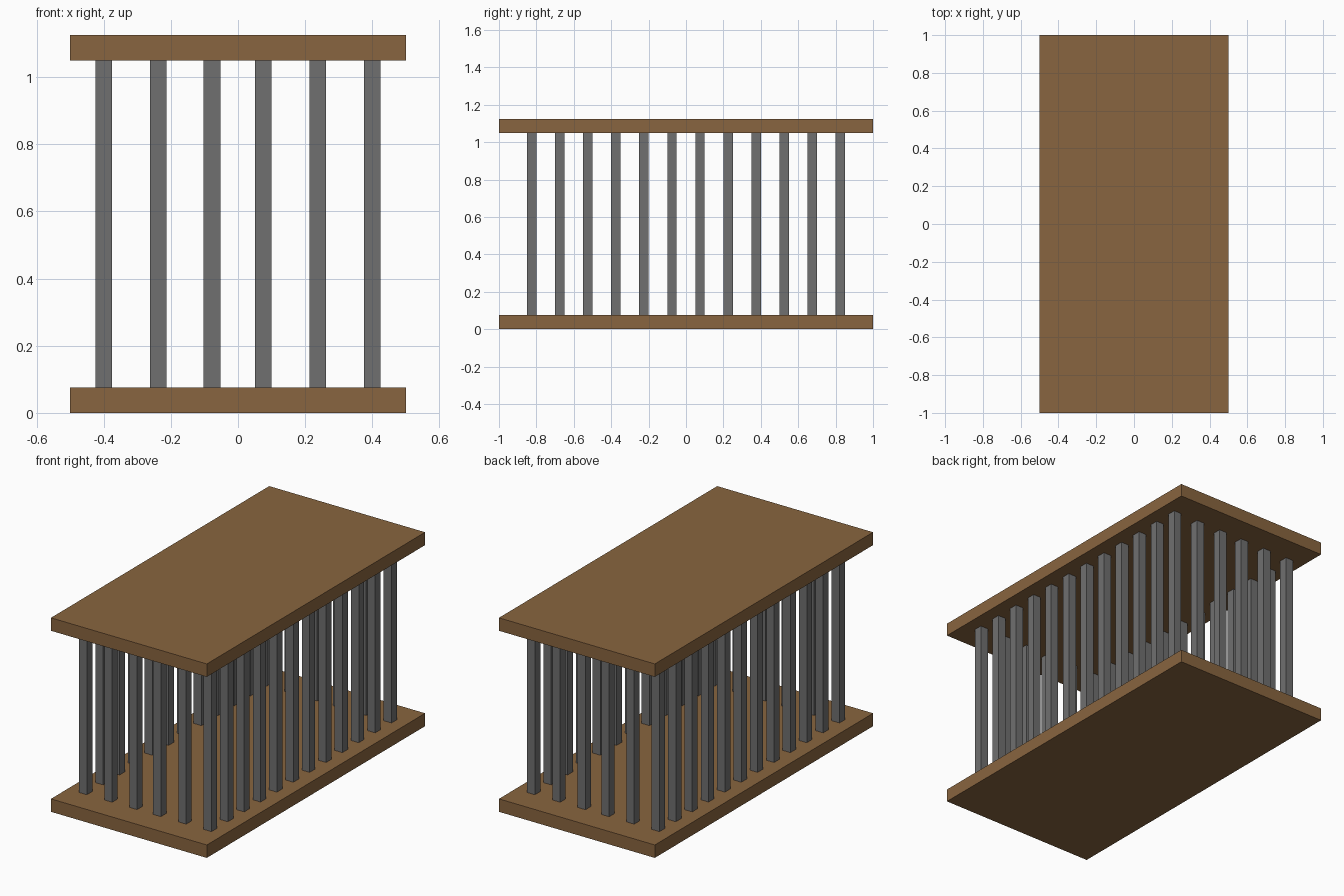
import bpy

if "Cube" in bpy.data.objects:
    bpy.data.objects.remove(bpy.data.objects["Cube"])


def material(name, rgb):
    m = bpy.data.materials.new(name)
    m.diffuse_color = (*rgb, 1)
    m.use_nodes = True
    m.node_tree.nodes["Principled BSDF"].inputs["Base Color"].default_value = m.diffuse_color
    return m


wood = material("wood_brown", (0.25, 0.13, 0.05))
metal = material("dark_grey_metal", (0.16, 0.16, 0.16))


def box(name, centre, size, mat):
    bpy.ops.mesh.primitive_cube_add(size=1, location=centre)
    ob = bpy.context.object
    ob.name = name
    ob.scale = size
    bpy.ops.object.transform_apply(location=False, rotation=False, scale=True)
    ob.data.materials.append(mat)
    return ob


# Wooden floor and roof slabs
SLAB = 0.075
box("floor_slab", (0, 0, SLAB / 2), (1, 2, SLAB), wood)
box("roof_slab", (0, 0, 1.05 + SLAB / 2), (1, 2, SLAB), wood)

# Square bars around the perimeter
BAR, Z0, Z1 = 0.05, 0.075, 1.05


def bar(name, x, y):
    box(name, (x, y, (Z0 + Z1) / 2), (BAR, BAR, Z1 - Z0), metal)


# Long sides, including the corner bars
for side, x in (("left", -0.4), ("right", 0.4)):
    for i in range(12):
        bar(f"{side}_bar_{i + 1}", x, -0.825 + 0.15 * i)

# Short ends, between the corners
for side, y in (("front", -0.825), ("back", 0.825)):
    for i, x in enumerate((-0.2375, -0.0775, 0.075, 0.2375)):
        bar(f"{side}_bar_{i + 1}", x, y)
